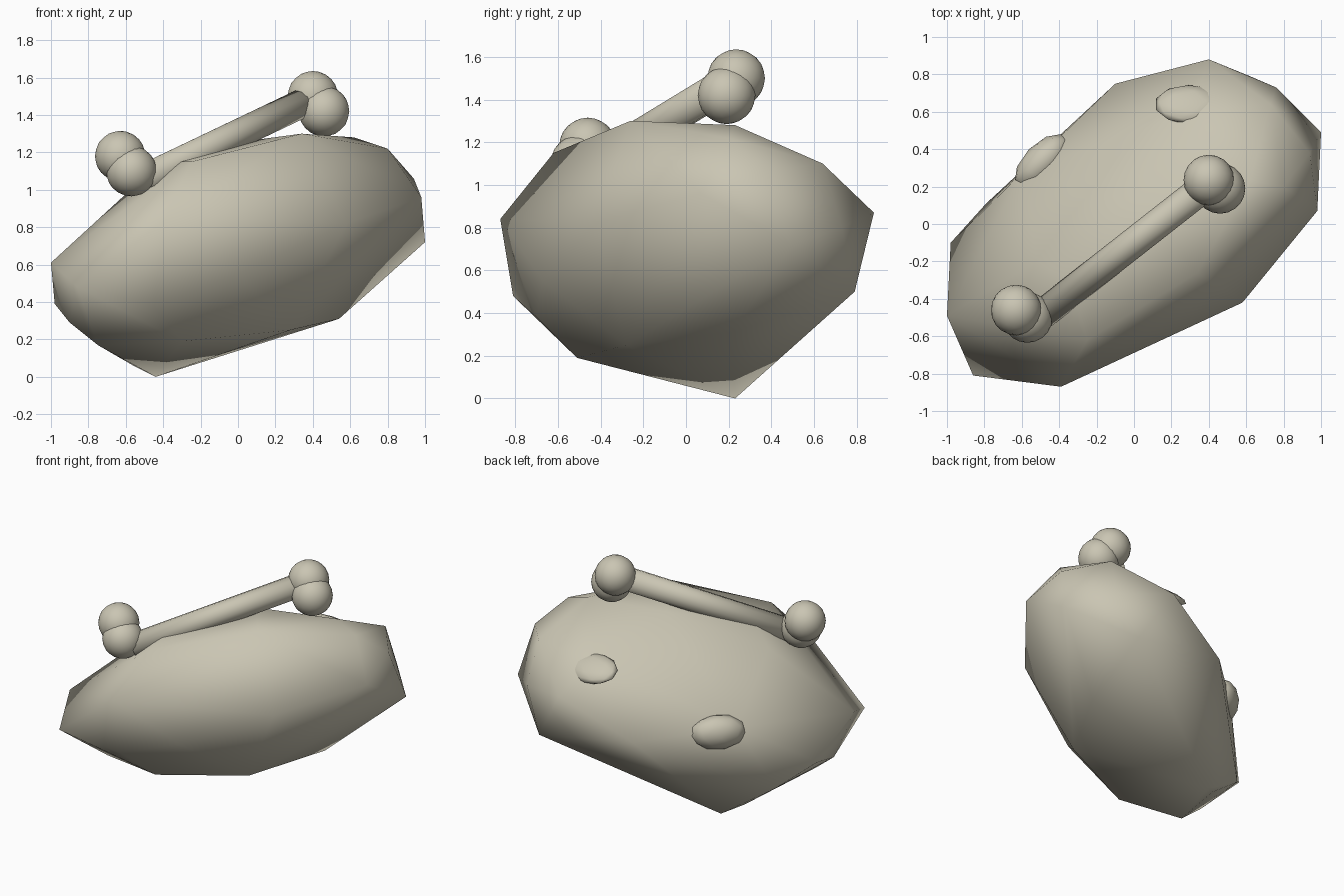
import bpy
import bmesh
from mathutils import Euler, Matrix, Vector

# Remove the default object
default_cube = bpy.data.objects.get("Cube")
if default_cube:
    bpy.data.objects.remove(default_cube, do_unlink=True)

# One warm stone colour for everything
stone_colour = (.59, .56, .45, 1)
stone = bpy.data.materials.new("warm_stone")
stone.use_nodes = True
stone.diffuse_color = stone_colour
shader = next(node for node in stone.node_tree.nodes if node.type == 'BSDF_PRINCIPLED')
shader.inputs["Base Color"].default_value = stone_colour
shader.inputs["Roughness"].default_value = .8


def finish(name, bm):
    """Turn a bmesh into a smooth shaded object in the stone colour."""
    bmesh.ops.recalc_face_normals(bm, faces=bm.faces[:])
    for face in bm.faces:
        face.smooth = True
    mesh = bpy.data.meshes.new(name)
    bm.to_mesh(mesh)
    bm.free()
    mesh.materials.append(stone)
    part = bpy.data.objects.new(name, mesh)
    bpy.context.collection.objects.link(part)
    return part


def add_ball(name, centre, size, tilt=0, turn=0, detail=2):
    """Ball stretched by size, tilted about x and turned about z."""
    bm = bmesh.new()
    bmesh.ops.create_icosphere(bm, subdivisions=detail, radius=1)
    place = Matrix.LocRotScale(Vector(centre), Euler((tilt, 0, turn)), Vector(size))
    bmesh.ops.transform(bm, matrix=place, verts=bm.verts[:])
    return finish(name, bm)


def add_shaft(name, start, end, radius, sides):
    """Straight round bar between two points."""
    start, end = Vector(start), Vector(end)
    axis = end - start
    bm = bmesh.new()
    bmesh.ops.create_cone(bm, cap_ends=True, segments=sides, radius1=radius,
                          radius2=radius, depth=axis.length)
    turn = axis.to_track_quat('Z', 'Y')
    place = Matrix.LocRotScale((start + end) / 2, turn, None)
    bmesh.ops.transform(bm, matrix=place, verts=bm.verts[:])
    return finish(name, bm)


def add_hull(name, corners):
    """Closed convex boulder stretched over its corner points."""
    bm = bmesh.new()
    for corner in corners:
        bm.verts.new(corner)
    bmesh.ops.convex_hull(bm, input=bm.verts[:])
    loose = [vert for vert in bm.verts if not vert.link_faces]
    bmesh.ops.delete(bm, geom=loose, context='VERTS')
    return finish(name, bm)


# Boulder corners: underside, girdle, crown
underside = [
    (-.44, .23, 0), (-.56, .13, .06), (-.75, -.41, .17), (-.3, -.51, .19),
    (.28, -.28, .25), (.54, .22, .31), (0, .49, .25), (-.79, .11, .23),
    (-.9, -.4, .29), (-.45, -.7, .38),
]
girdle = [
    (-.98, -.1, .39), (-1, -.49, .61), (-.86, -.81, .48), (-.39, -.87, .84),
    (0, -.67, .55), (.58, -.42, .82), (.98, .07, .96), (1, .49, .72), (.62, .79, .5),
    (.76, .73, .8), (.4, .88, .87), (-.1, .75, .62), (-.6, .27, .68),
]
crown = [
    (.34, -.26, 1.3), (.62, .23, 1.28), (.8, .2, 1.22), (.94, .38, 1.06),
    (.73, .64, 1.1), (.3, .6, 1.06), (.08, .1, 1.265), (-.34, -.3, 1.15),
    (-.25, -.62, 1.15), (-.52, -.2, 1.05),
]
add_hull("boulder", underside + girdle + crown)

# Small lumps half buried in the back of the boulder
add_ball("back_lump", (-.49, .33, .64), (.19, .1, .12), turn=.8)
add_ball("crown_lump", (.29, .64, 1.01), (.18, .12, .04), tilt=-.55)

# Bone lying across the crown: shaft and a pair of knobs at each end
add_shaft("bone_shaft", (-.5, -.49, 1.06), (.38, .2, 1.48), .08, 12)
knob_size = (.135, .135, .135)
knobs = {
    "lower_end_outer_knob": (-.63, -.46, 1.18),
    "lower_end_inner_knob": (-.57, -.5, 1.1),
    "upper_end_outer_knob": (.4, .235, 1.5),
    "upper_end_inner_knob": (.46, .19, 1.42),
}
for knob_name, knob_centre in knobs.items():
    add_ball(knob_name, knob_centre, knob_size, detail=3)
